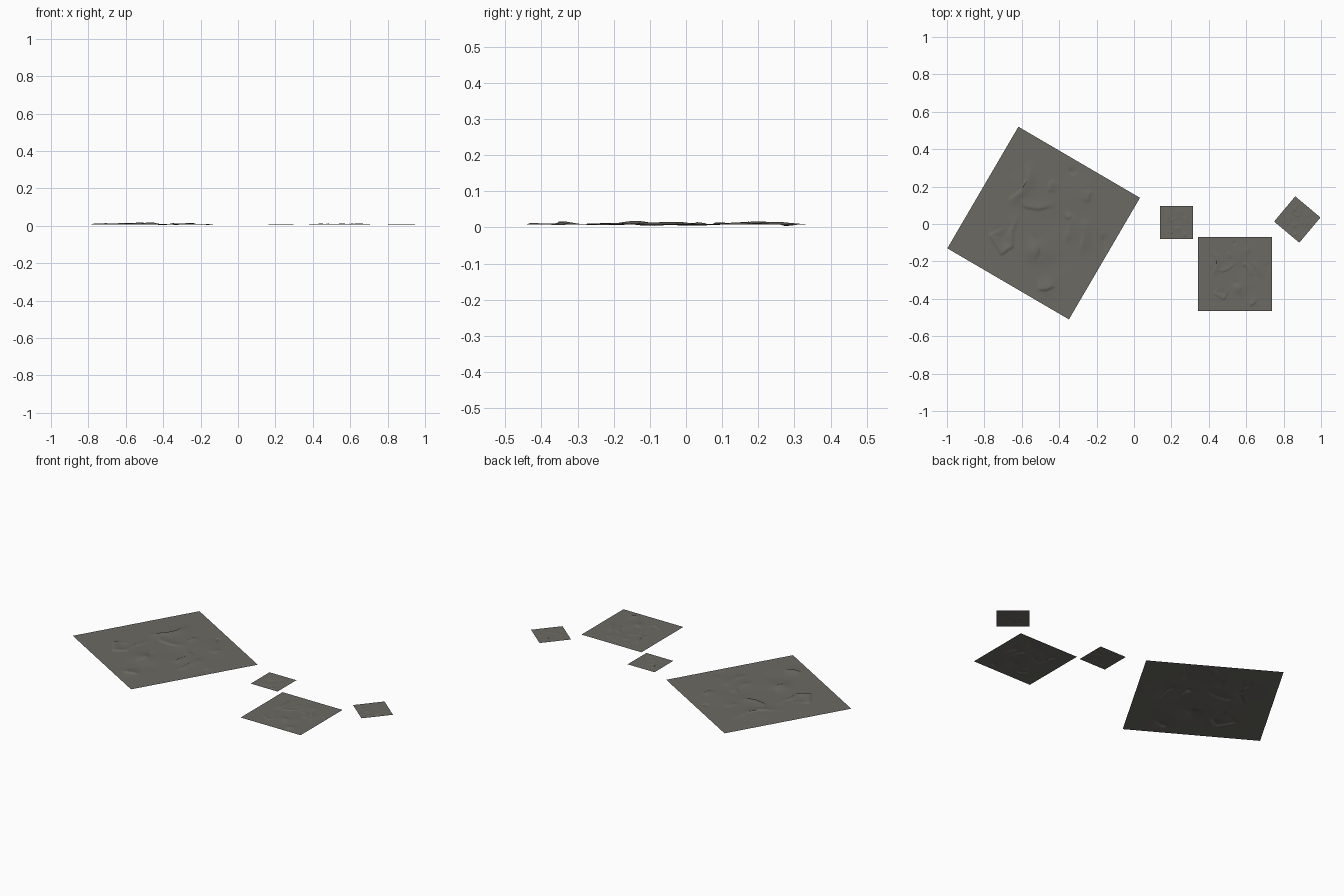
import bpy, bmesh, math
from mathutils import Vector, Matrix

if "Cube" in bpy.data.objects:
    bpy.data.objects.remove(bpy.data.objects["Cube"])

BASE = 0.008
SIDE, CX, CY, ROT = 0.753, -0.483, 0.005, math.radians(-30.3)

stone = bpy.data.materials.new("grey_brown_ground")
stone.diffuse_color = (0.150, 0.143, 0.125, 1)
stone.use_nodes = True
stone.node_tree.nodes["Principled BSDF"].inputs["Base Color"].default_value = stone.diffuse_color

# Cracks as drawn on the large patch: (height of raised lip, path)
CRACKS = [
    (0.006, [(-.57, .34), (-.57, .24), (-.60, .18), (-.69, .11)]),
    (0.005, [(-.61, .13), (-.58, .09), (-.51, .08), (-.42, .10)]),
    (0.006, [(-.67, -.01), (-.77, -.06), (-.71, -.16), (-.65, -.12), (-.65, -.04), (-.61, .06)]),
    (0.006, [(-.52, -.35), (-.47, -.35), (-.42, -.33)]),
    (0.005, [(-.35, .06), (-.35, -.02), (-.37, -.10)]),
    (0.005, [(-.28, .03), (-.27, -.05), (-.29, -.17)]),
    (-.004, [(-.35, .29), (-.32, .26)]),
    (0.004, [(-.25, .11), (-.23, .18)]),
    (-.004, [(-.17, -.06), (-.16, -.15)]),
    (0.004, [(-.44, .24), (-.46, .17)]),
    (-.004, [(-.55, -.05), (-.50, -.13), (-.52, -.20)]),
    (0.004, [(-.36, .02), (-.33, .05)]),
]
# Soft swells: x, y, height, radius
SWELLS = [(-.52, -.14, .010, .055), (-.47, -.34, .003, .05), (-.30, .16, .003, .09),
          (-.60, .20, .002, .08), (-.26, -.03, .002, .08), (-.70, -.08, -.003, .05),
          (-.40, .02, -.003, .07), (-.42, -.22, -.002, .05)]


def crack_height(p, h, path):
    """Raised lip falling steeply on one side and gently on the other."""
    best, n = (9, 0, 0), len(path) - 1
    for i in range(n):
        a, b = Vector(path[i]), Vector(path[i + 1])
        d = b - a
        t = max(0, min(1, (p - a).dot(d) / d.length_squared))
        q = p - a - d * t
        if q.length < best[0]:
            side = d.x * q.y - d.y * q.x
            best = (q.length, side, (i + t) / n)
    dist, side, u = best
    fade = min(1, 4 * min(u, 1 - u))
    width = 0.035 if side > 0 else 0.005
    return h * fade * math.exp(-(dist / width) ** 2)


def height(p):
    z = sum(h * math.exp(-((p.x - x) ** 2 + (p.y - y) ** 2) / r ** 2) for x, y, h, r in SWELLS)
    return z + sum(crack_height(p, h, c) for h, c in CRACKS)


# One cracked square sheet, unit size, with a flat border
bm = bmesh.new()
bmesh.ops.create_grid(bm, x_segments=110, y_segments=110, size=0.5)
turn = Matrix.Rotation(ROT, 2)
for v in bm.verts:
    edge = min(0.5 - abs(v.co.x), 0.5 - abs(v.co.y))
    p = turn @ Vector((v.co.x, v.co.y)) * SIDE + Vector((CX, CY))
    z = height(p) * min(1, edge / 0.08)
    v.co.z = max(-BASE, min(0.013, z)) / SIDE
mesh = bpy.data.meshes.new("cracked_patch")
bm.to_mesh(mesh)
bm.free()
mesh.materials.append(stone)

# Four copies at different sizes and turns
for name, x, y, size, angle in [
        ("large_patch", CX, CY, SIDE, ROT),
        ("small_patch_square", 0.228, 0.009, 0.177, 0),
        ("medium_patch", 0.541, -0.268, 0.395, 0),
        ("small_patch_turned", 0.873, 0.024, 0.176, math.radians(-40))]:
    ob = bpy.data.objects.new(name, mesh)
    bpy.context.collection.objects.link(ob)
    ob.location = (x, y, BASE)
    ob.scale = (size,) * 3
    ob.rotation_euler.z = angle
    ob.select_set(True)
    bpy.context.view_layer.objects.active = ob

# Shared mesh: smooth faces with hard crack edges
mesh.polygons.foreach_set("use_smooth", [True] * len(mesh.polygons))
mesh.set_sharp_from_angle(angle=math.radians(30))
